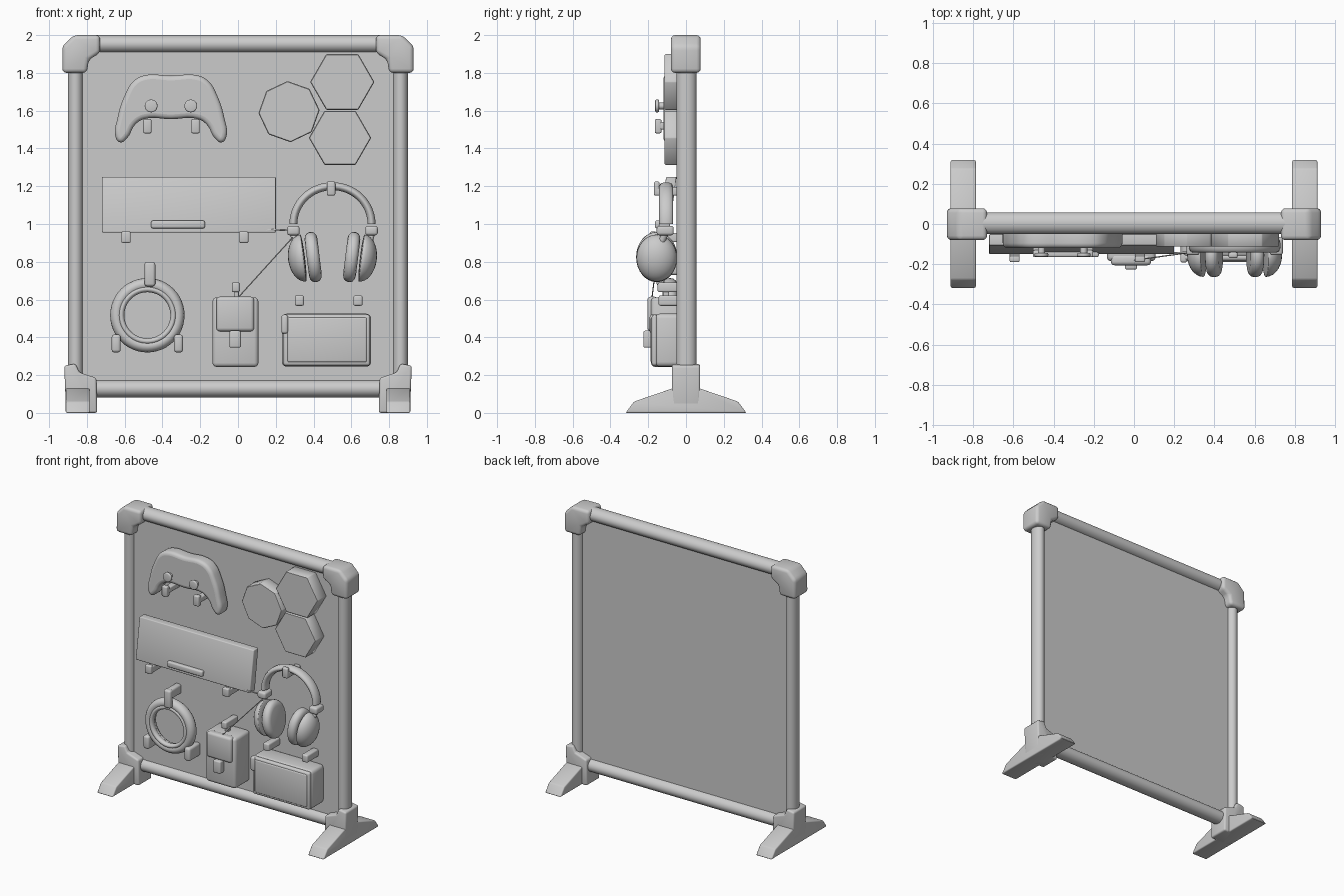
import bpy, bmesh, math
from math import radians, sin, cos, pi

if "Cube" in bpy.data.objects:
    bpy.data.objects.remove(bpy.data.objects["Cube"])


def finish(ob, bevel=0.0, segs=3, angle=40):
    """Bevel, bake to mesh and shade smooth with sharp edges kept."""
    bpy.ops.object.select_all(action='DESELECT')
    ob.select_set(True)
    bpy.context.view_layer.objects.active = ob
    if bevel:
        m = ob.modifiers.new("bevel", 'BEVEL')
        m.width, m.segments, m.limit_method = bevel, segs, 'ANGLE'
    bpy.ops.object.convert(target='MESH')
    bpy.ops.object.shade_smooth_by_angle(angle=radians(angle))
    return ob


def link(name, data):
    ob = bpy.data.objects.new(name, data)
    bpy.context.collection.objects.link(ob)
    return ob


def prism(name, pts, a, b, axis='y', bevel=0.0, segs=3):
    """Extrude an (x,z) outline along y, or a (y,z) outline along x."""
    bm = bmesh.new()
    put = (lambda p, t: (p[0], t, p[1])) if axis == 'y' else (lambda p, t: (t, p[0], p[1]))
    lo = [bm.verts.new(put(p, a)) for p in pts]
    hi = [bm.verts.new(put(p, b)) for p in pts]
    bm.faces.new(lo)
    bm.faces.new(hi)
    for i in range(len(pts)):
        j = (i + 1) % len(pts)
        bm.faces.new((lo[i], lo[j], hi[j], hi[i]))
    bmesh.ops.recalc_face_normals(bm, faces=bm.faces)
    me = bpy.data.meshes.new(name)
    bm.to_mesh(me)
    bm.free()
    return finish(link(name, me), bevel, segs)


def box(name, x0, x1, y0, y1, z0, z1, bevel=0.0):
    return prism(name, [(x0, z0), (x1, z0), (x1, z1), (x0, z1)], y0, y1, 'y', bevel)


def cyl(name, loc, r, depth, rot=(0, 0, 0), scale=(1, 1, 1), bevel=0.0, n=32):
    bpy.ops.mesh.primitive_cylinder_add(vertices=n, radius=r, depth=depth, location=loc, rotation=rot)
    ob = bpy.context.object
    ob.name, ob.scale = name, scale
    return finish(ob, bevel)


def tube(name, pts, r, loc=(0, 0, 0), yscale=1):
    cu = bpy.data.curves.new(name, 'CURVE')
    cu.dimensions, cu.bevel_depth, cu.bevel_resolution, cu.use_fill_caps = '3D', r, 3, True
    sp = cu.splines.new('POLY')
    sp.points.add(len(pts) - 1)
    for q, p in zip(sp.points, pts):
        q.co = (*p, 1)
    ob = link(name, cu)
    ob.location, ob.scale = loc, (1, yscale, 1)
    return finish(ob)


def torus(name, loc, R, r, yscale=1):
    bpy.ops.mesh.primitive_torus_add(location=loc, rotation=(pi / 2, 0, 0), major_radius=R,
                                     minor_radius=r, major_segments=48, minor_segments=14)
    ob = bpy.context.object
    ob.name, ob.scale = name, (1, 1, yscale)
    return finish(ob)


BACK = -0.01  # hung items start inside the panel face

# Frame: rails, poles and panel
for name, z in (("top_rail", 1.953), ("bottom_rail", 0.128)):
    cyl(name, (0, 0.004, z), 0.05, 1.64, (0, pi / 2, 0), (0.94, 1.08, 1))
box("back_panel", -0.84, 0.84, -0.018, 0.018, 0.13, 1.95)

for s, side in ((-1, "left"), (1, "right")):
    cyl(side + "_pole", (s * 0.86, 0.002, 1.0), 0.05, 1.8, scale=(0.82, 1.05, 1))
    # Corner connectors
    top = [(0.73, 2.0), (0.87, 2.0), (0.93, 1.94), (0.93, 1.80), (0.80, 1.80), (0.79, 1.87), (0.73, 1.905)]
    prism(side + "_top_corner", [(s * x, z) for x, z in top], -0.08, 0.078, bevel=0.022)
    low = [(0.91, 0), (0.92, 0.25), (0.86, 0.26), (0.84, 0.215), (0.75, 0.185), (0.745, 0)]
    prism(side + "_bottom_corner", [(s * x, z) for x, z in low], -0.075, 0.075, bevel=0.012)
    # Splayed floor feet
    foot = [(-0.32, 0), (-0.275, 0.06), (-0.07, 0.13), (0.07, 0.13), (0.275, 0.06), (0.32, 0)]
    prism(side + "_foot", foot, s * 0.785, s * 0.912, 'x', bevel=0.008)

# Game controller: rounded outline, thumb sticks and hooks
half = [(0, 1.785), (0.14, 1.787), (0.20, 1.755), (0.245, 1.68), (0.283, 1.56), (0.293, 1.46),
        (0.268, 1.432), (0.232, 1.455), (0.19, 1.525), (0.145, 1.555), (0, 1.555)]
outline = half + [(-x, z) for x, z in reversed(half[1:-1])]
cu = bpy.data.curves.new("controller_body", 'CURVE')
cu.dimensions, cu.fill_mode = '2D', 'BOTH'
cu.extrude, cu.bevel_depth, cu.bevel_resolution, cu.offset = 0.025, 0.025, 3, -0.025
cu.resolution_u = 5
sp = cu.splines.new('BEZIER')
sp.bezier_points.add(len(outline) - 1)
for q, (x, z) in zip(sp.bezier_points, outline):
    q.co = (x, z, 0)
    q.handle_left_type = q.handle_right_type = 'AUTO'
sp.use_cyclic_u = True
body = link("controller_body", cu)
body.location, body.rotation_euler = (-0.355, -0.07, 0), (pi / 2, 0, 0)
finish(body)
for x in (-0.46, -0.25):
    cyl("thumb_stick_stem", (x, -0.13, 1.625), 0.018, 0.05, (pi / 2, 0, 0), n=16)
    cyl("thumb_stick_cap", (x, -0.153, 1.625), 0.034, 0.02, (pi / 2, 0, 0), bevel=0.007, n=20)
for x in (-0.48, -0.225):
    box("controller_hook", x - 0.022, x + 0.022, -0.14, BACK, 1.5, 1.54, 0.008)
    box("controller_hook_lip", x - 0.022, x + 0.022, -0.165, -0.13, 1.48, 1.555, 0.008)

# Polygon wall light tiles
for i, (x, z, r, n, a) in enumerate(((0.552, 1.752, 0.17, 6, 0), (0.54, 1.456, 0.165, 6, 0),
                                     (0.27, 1.595, 0.162, 8, 0.05))):
    pts = [(x + r * cos(a + k * 2 * pi / n), z + r * sin(a + k * 2 * pi / n)) for k in range(n)]
    prism("light_tile_%d" % i, pts, -0.113, BACK, bevel=0.004, segs=1)

# Keyboard: slab leaning on two hooks
prism("keyboard", [(-0.09, 0.955), (-0.15, 0.955), (-0.105, 1.25), (-0.05, 1.25)],
      -0.72, 0.20, 'x', 0.006)
box("keyboard_bar", -0.46, -0.175, -0.165, -0.13, 0.977, 1.018, 0.01)
for x in (-0.593, 0.03):
    box("keyboard_hook", x - 0.025, x + 0.025, -0.175, BACK, 0.905, 0.952, 0.006)
    box("keyboard_hook_lip", x - 0.025, x + 0.025, -0.19, -0.158, 0.90, 0.96, 0.008)
tube("keyboard_cable", [(0.05, -0.14, 0.96), (0.2, -0.145, 0.97), (0.3, -0.14, 0.965)], 0.005)
tube("bag_cord", [(0.29, -0.14, 0.93), (0.0, -0.18, 0.61)], 0.003)

# Headphones: band, hook, sliders, cups and pads
CX = 0.5
tube("headband", [(0.207 * cos(t), 0, 0.2 * sin(t)) for t in [pi * k / 32 for k in range(33)]],
     0.022, (CX, -0.105, 1.0), 1.7)
box("headphone_hook", 0.47, 0.515, -0.165, BACK, 1.15, 1.195, 0.01)
box("headphone_hook_lip", 0.47, 0.515, -0.17, -0.14, 1.15, 1.225, 0.01)
for s in (-1, 1):
    box("headphone_slider", CX + s * 0.207 - 0.033, CX + s * 0.207 + 0.033, -0.155, -0.065, 0.94, 0.99, 0.014)
    tube("cup_arm", [(CX + s * 0.207, -0.11, 0.95), (CX + s * 0.19, -0.14, 0.88)], 0.018)
    bpy.ops.mesh.primitive_uv_sphere_add(segments=28, ring_count=16, location=(CX + s * 0.155, -0.155, 0.82))
    cup = bpy.context.object
    cup.name, cup.scale = "ear_cup", (0.08, 0.108, 0.125)
    for v in cup.data.vertices:  # flatten the inner side
        if v.co.x * s < 0:
            v.co.x *= 0.12
    cup.rotation_euler = (0, s * radians(7), 0)
    finish(cup, angle=60)
    cyl("ear_pad", (CX + s * 0.102, -0.155, 0.825), 0.1, 0.068, (0, pi / 2 + s * radians(7), 0),
        (1.33, 1.09, 1), 0.028)

# Steering ring on its holder
torus("wheel_rim", (-0.48, -0.085, 0.517), 0.163, 0.034, 1.15)
torus("wheel_inner_lip", (-0.48, -0.105, 0.517), 0.138, 0.016, 1.3)
box("wheel_hanger", -0.49, -0.443, -0.14, BACK, 0.73, 0.80, 0.014)
box("wheel_hanger_lip", -0.495, -0.438, -0.155, -0.115, 0.67, 0.80, 0.014)
for x in (-0.645, -0.315):
    box("wheel_rest", x - 0.024, x + 0.024, -0.14, BACK, 0.32, 0.415, 0.015)

# Pouch with flap and buckle
box("pouch_body", -0.135, 0.108, -0.185, BACK, 0.243, 0.612, 0.022)
box("pouch_flap", -0.115, 0.085, -0.205, -0.15, 0.432, 0.615, 0.018)
box("pouch_buckle", -0.045, 0.015, -0.226, -0.17, 0.345, 0.435, 0.009)
box("pouch_loop", -0.022, 0.004, -0.12, -0.09, 0.60, 0.67, 0.006)
box("pouch_hook", -0.032, 0.01, -0.15, BACK, 0.64, 0.69, 0.008)

# Storage case with raised rim and pegs above
box("case_body", 0.232, 0.705, -0.165, BACK, 0.245, 0.525, 0.025)
ring = box("case_front_edge", 0.24, 0.70, -0.182, -0.15, 0.25, 0.52, 0.014)
box("case_front_panel", 0.262, 0.682, -0.188, -0.17, 0.268, 0.505, 0.009)
box("case_tab", 0.23, 0.265, -0.192, -0.14, 0.42, 0.52, 0.012)
for x in (0.325, 0.635):
    box("case_peg", x - 0.024, x + 0.024, -0.145, BACK, 0.567, 0.622, 0.01)
